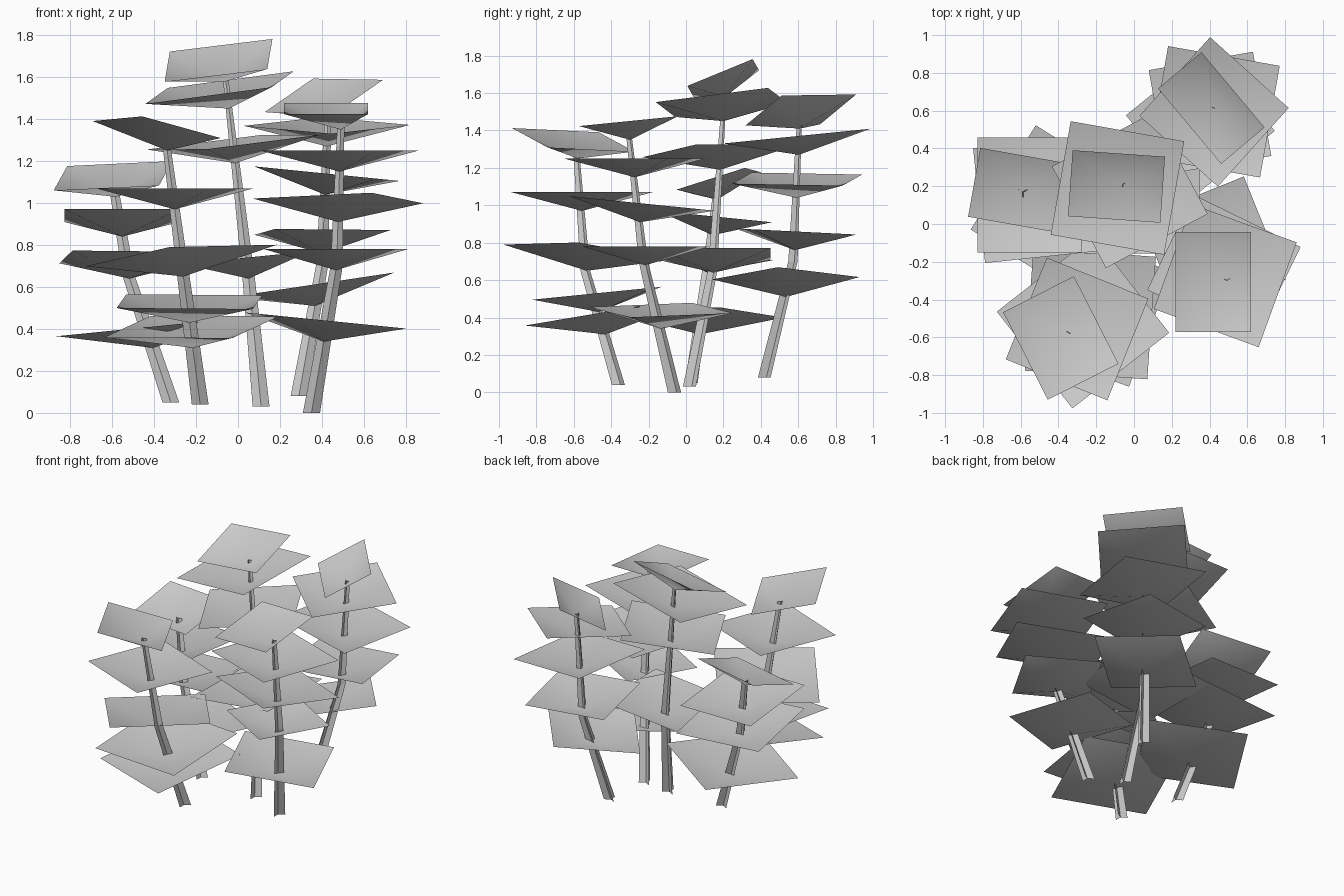
import bpy
from math import sin, cos, tau, radians
from mathutils import Matrix, Vector

cube = bpy.data.objects.get("Cube")
if cube:
    bpy.data.objects.remove(cube)

grey = bpy.data.materials.new("plain_grey")
grey.use_nodes = True
shade = 0.6
colour = (shade, shade, shade, 1)
grey.diffuse_color = colour
grey.node_tree.nodes["Principled BSDF"].inputs["Base Color"].default_value = colour


def make_object(name, verts, faces, smooth):
    mesh = bpy.data.meshes.new(name)
    mesh.from_pydata(verts, [], faces)
    mesh.materials.append(grey)
    for poly in mesh.polygons:
        poly.use_smooth = smooth
    obj = bpy.data.objects.new(name, mesh)
    bpy.context.collection.objects.link(obj)


def point_at(path, height):
    """Point of the stem at a given height."""
    foot, bend, tip = path
    low, high = (foot, bend) if height < bend.z else (bend, tip)
    return low.lerp(high, (height - low.z) / (high.z - low.z))


def make_stem(name, path):
    """Tapering stem with three fins around its axis."""
    verts, faces = [], []
    fins = 3
    for fin in range(fins):
        angle = tau * (fin + 0.25) / fins
        side = Vector((cos(angle), sin(angle), 0))
        start = len(verts)
        for point in path:
            radius = 0.047 - 0.02 * point.z
            verts += [point, point + side * radius]
        for i in range(start, len(verts) - 2, 2):
            faces.append((i, i + 1, i + 3, i + 2))
    make_object(name, verts, faces, False)


def make_leaf(name, path, size, height, turn, slope_x=0, slope_y=0,
              width=None, depth=None, slide_x=0, slide_y=0):
    """Shallow four-sided dish whose low centre sits on the stem."""
    dish = 0.1
    centre = point_at(path, height)
    half_width = (width or size) / 2
    half_depth = (depth or size) / 2
    rotation = Matrix.Rotation(radians(turn), 3, "Z")
    # The raised rim shifts sideways as the dish tilts
    shift = Vector((slide_x - slope_x * dish, slide_y - slope_y * dish, dish))
    verts = [centre]
    for u, v in ((-1, -1), (1, -1), (1, 1), (-1, 1)):
        corner = rotation @ Vector((u * half_width, v * half_depth, 0))
        corner.z = slope_x * corner.x + slope_y * corner.y
        verts.append(centre + shift + corner)
    faces = [(0, i + 1, (i + 1) % 4 + 1) for i in range(4)]
    make_object(name, verts, faces, True)


def grow(name, foot, bend, tip, size, leaves):
    """One plant: a bent stem with leaves stacked along it."""
    path = [Vector(foot), Vector(bend), Vector(tip)]
    make_stem(f"{name}_stem", path)
    for number, leaf in enumerate(leaves, start=1):
        make_leaf(f"{name}_leaf_{number}", path, size, **leaf)


# Five plants, leaves listed from the ground up
grow("left_back", foot=(0.29, 0.43, 0.08), bend=(0.4, 0.58, 0.7),
     tip=(0.43, 0.61, 1.43), size=0.56, leaves=[
         dict(height=0.51, turn=39, slope_x=0.15),
         dict(height=0.76, turn=10, slope_y=-0.05),
         dict(height=1.04, turn=-10, slope_x=-0.1, width=0.6, depth=0.6),
         dict(height=1.27, turn=-42, slope_y=0.1),
         dict(height=1.41, turn=40, slope_x=0.4, slope_y=0.35,
              width=0.3, depth=0.52, slide_x=0.02, slide_y=0.04)])

grow("left_front", foot=(0.35, -0.05, 0), bend=(0.47, -0.22, 0.7),
     tip=(0.49, -0.3, 1.37), size=0.59, leaves=[
         dict(height=0.34, turn=22, slope_x=-0.1),
         dict(height=0.68, turn=-30, width=0.5, depth=0.5),
         dict(height=0.91, turn=-26, slope_y=-0.1, width=0.63, depth=0.56),
         dict(height=1.15, turn=-20),
         dict(height=1.35, turn=0, slope_y=0.1, width=0.4, depth=0.53,
              slide_x=-0.07)])

grow("middle", foot=(0.11, 0.03, 0.03), bend=(0.05, 0.15, 0.65),
     tip=(-0.06, 0.21, 1.6), size=0.61, leaves=[
         dict(height=0.64, turn=0, slope_x=0.1),
         dict(height=1.19, turn=28, slope_x=0.1, slope_y=0.05),
         dict(height=1.45, turn=-10, slope_x=0.15, slope_y=0.1,
              slide_x=-0.03),
         dict(height=1.58, turn=-4, slope_x=0.15, slope_y=0.4,
              width=0.49, depth=0.35, slide_x=-0.02, slide_y=0.03)])

grow("right_back", foot=(-0.32, 0.04, 0.05), bend=(-0.52, 0.12, 0.65),
     tip=(-0.59, 0.17, 1.06), size=0.61, leaves=[
         dict(height=0.31, turn=-32, slope_x=0.1, width=0.65, depth=0.65),
         dict(height=0.64, turn=6, slope_y=-0.1),
         dict(height=0.84, turn=0, slope_y=-0.1, width=0.55),
         dict(height=1.03, turn=-10, slope_x=0.1, slope_y=0.3,
              width=0.51, depth=0.37, slide_y=0.04)])

grow("right_front", foot=(-0.18, -0.35, 0.04), bend=(-0.26, -0.53, 0.65),
     tip=(-0.34, -0.58, 1.27), size=0.65, leaves=[
         dict(height=0.31, turn=-20, slope_x=0.05, slope_y=0.15),
         dict(height=0.43, turn=-4, slope_y=0.1),
         dict(height=0.65, turn=38, slope_x=0.1, slope_y=-0.1),
         dict(height=0.97, turn=-22, width=0.58, depth=0.58),
         dict(height=1.25, turn=27, slope_x=-0.2, slope_y=-0.15,
              width=0.42, depth=0.52, slide_x=-0.07, slide_y=-0.04)])
